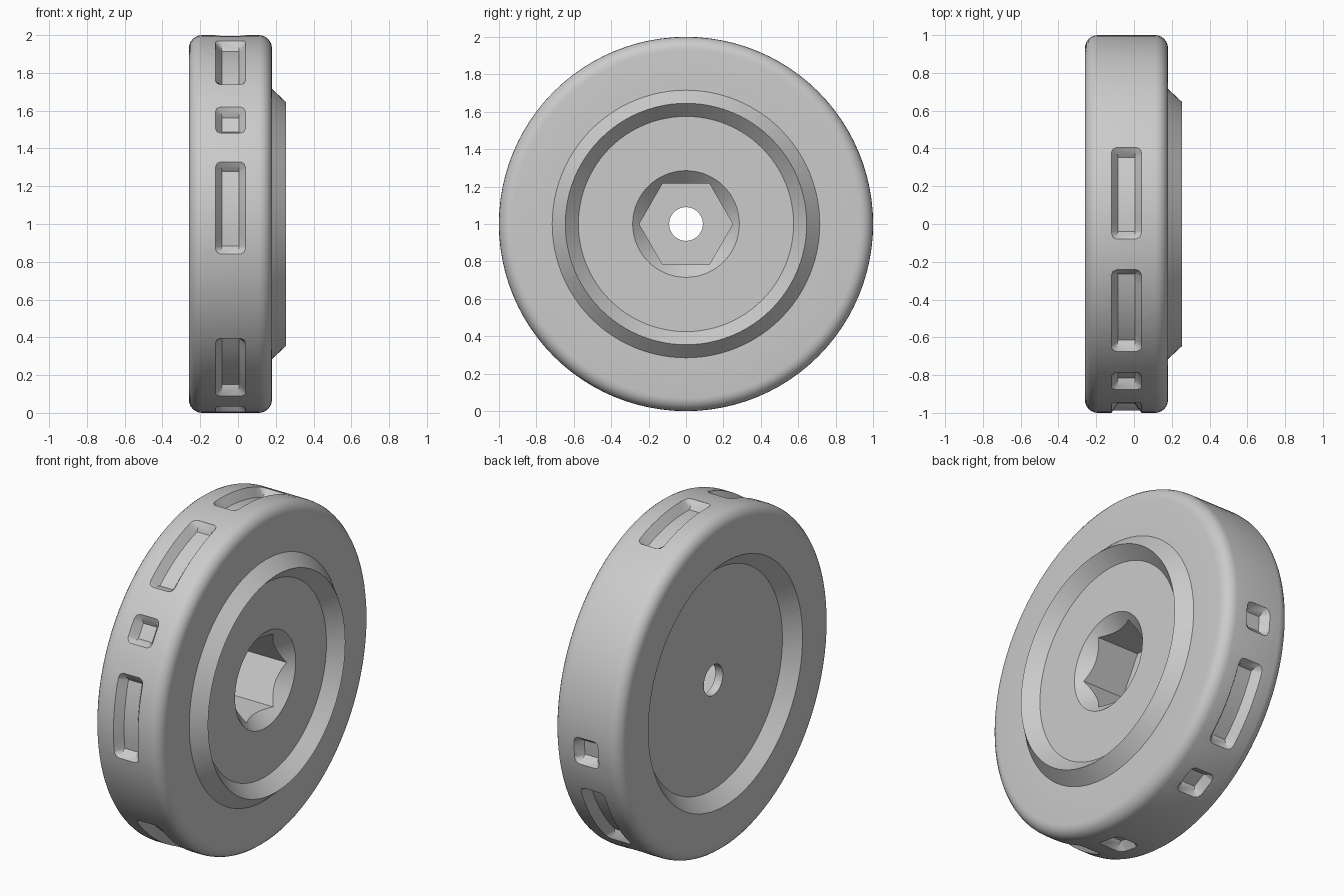
import bpy, bmesh, math
from mathutils import Vector

cube = bpy.data.objects.get("Cube")
if cube:
    bpy.data.objects.remove(cube, do_unlink=True)

grey = bpy.data.materials.new("light_grey")
grey.use_nodes = True
colour = (0.6, 0.6, 0.6, 1)
grey.diffuse_color = colour
grey.node_tree.nodes["Principled BSDF"].inputs["Base Color"].default_value = colour


def make_object(name, bm):
    bmesh.ops.recalc_face_normals(bm, faces=bm.faces)
    mesh = bpy.data.meshes.new(name)
    bm.to_mesh(mesh)
    bm.free()
    mesh.materials.append(grey)
    obj = bpy.data.objects.new(name, mesh)
    bpy.context.collection.objects.link(obj)
    return obj


def lathe(name, profile, steps):
    """Closed (x, radius) profile turned around the x axis."""
    bm = bmesh.new()
    rings = []
    for i in range(steps):
        a = math.tau * i / steps
        rings.append([bm.verts.new((x, r * math.cos(a), 1 + r * math.sin(a)))
                      for x, r in profile])
    n = len(profile)
    for i in range(steps):
        p, q = rings[i], rings[(i + 1) % steps]
        for j in range(n):
            k = (j + 1) % n
            bm.faces.new((p[j], p[k], q[k], q[j]))
    return make_object(name, bm)


def prism(name, x0, r0, x1, r1, sides):
    """Capped cone or prism along the x axis."""
    bm = bmesh.new()
    ends = [[bm.verts.new((x, r * math.cos(math.tau * i / sides),
                           1 + r * math.sin(math.tau * i / sides)))
             for i in range(sides)] for x, r in ((x0, r0), (x1, r1))]
    for end in ends:
        bm.faces.new(end)
    for i in range(sides):
        k = (i + 1) % sides
        bm.faces.new((ends[0][i], ends[0][k], ends[1][k], ends[1][i]))
    return make_object(name, bm)


def add_slot(bm, centre, half):
    """Curved pocket with sloping walls and rounded top corners."""
    ramp = [(0, 0.05, 0.055, 0.999), (0.009, 0.048, 0.072, 0.988),
            (0.03, 0.046, 0.08, 0.96), (0.037, 0.045, 0.08, 0.95)]
    columns = [(d - half, *rest) for d, *rest in ramp]
    steps = max(1, round(half * 30))
    inner = half - 0.037
    for i in range(1, steps):
        columns.append((-inner + 2 * inner * i / steps, 0.045, 0.08, 0.95))
    columns += [(half - d, *rest) for d, *rest in reversed(ramp)]
    loops = []
    for t, floor, top, depth in columns:
        a = centre + t
        section = [(-top, 1.03), (-top, 1), (-floor, depth),
                   (floor, depth), (top, 1), (top, 1.03)]
        loops.append([bm.verts.new((-0.04 + w, -r * math.cos(a), 1 + r * math.sin(a)))
                      for w, r in section])
    for p, q in zip(loops, loops[1:]):
        for j in range(6):
            k = (j + 1) % 6
            bm.faces.new((p[j], p[k], q[k], q[j]))
    bm.faces.new(loops[0])
    bm.faces.new(loops[-1])


def cut(target, cutter):
    mod = target.modifiers.new("cut", "BOOLEAN")
    mod.operation, mod.solver, mod.object = "DIFFERENCE", "EXACT", cutter
    bpy.context.view_layer.objects.active = target
    bpy.ops.object.modifier_apply(modifier=mod.name)
    bpy.data.objects.remove(cutter, do_unlink=True)


# Wheel body: rounded rim, raised ridge on one side, matching recess on the other
BACK, FRONT, ROUND = -0.26, 0.18, 0.07
arc = [math.radians(15 * i) for i in range(7)]
profile = [(-0.18, 0.09), (-0.18, 0.65), (BACK, 0.725)]
profile += [(BACK + ROUND * (1 - math.sin(a)), 1 - ROUND * (1 - math.cos(a))) for a in reversed(arc)]
profile += [(FRONT - ROUND * (1 - math.sin(a)), 1 - ROUND * (1 - math.cos(a))) for a in arc]
profile += [(FRONT, 0.715), (0.255, 0.645), (FRONT, 0.575), (FRONT, 0.09)]
wheel = lathe("wheel", profile, 96)

# Hexagonal socket with a conical lead-in
cut(wheel, prism("socket_cutter", -0.13, 0.25, 0.3, 0.25, 6))
cut(wheel, prism("lead_in_cutter", 0.08, 0.185, 0.23, 0.335, 96))

# Short and long slots around the rim
SHORT, LONG = math.radians(4.75), math.radians(14.2)
slots = [(-174.7, SHORT), (-146.2, LONG), (-117.9, SHORT), (-79.9, SHORT), (-51.5, LONG),
         (5, LONG), (33.5, SHORT), (61.8, LONG), (99.7, LONG)]
bm = bmesh.new()
for angle, half in slots:
    add_slot(bm, math.radians(angle), half)
cut(wheel, make_object("slot_cutter", bm))

# Smooth turned surfaces, sharp edges kept
bpy.ops.object.select_all(action="DESELECT")
wheel.select_set(True)
bpy.context.view_layer.objects.active = wheel
bpy.ops.object.shade_smooth_by_angle(angle=math.radians(28))
